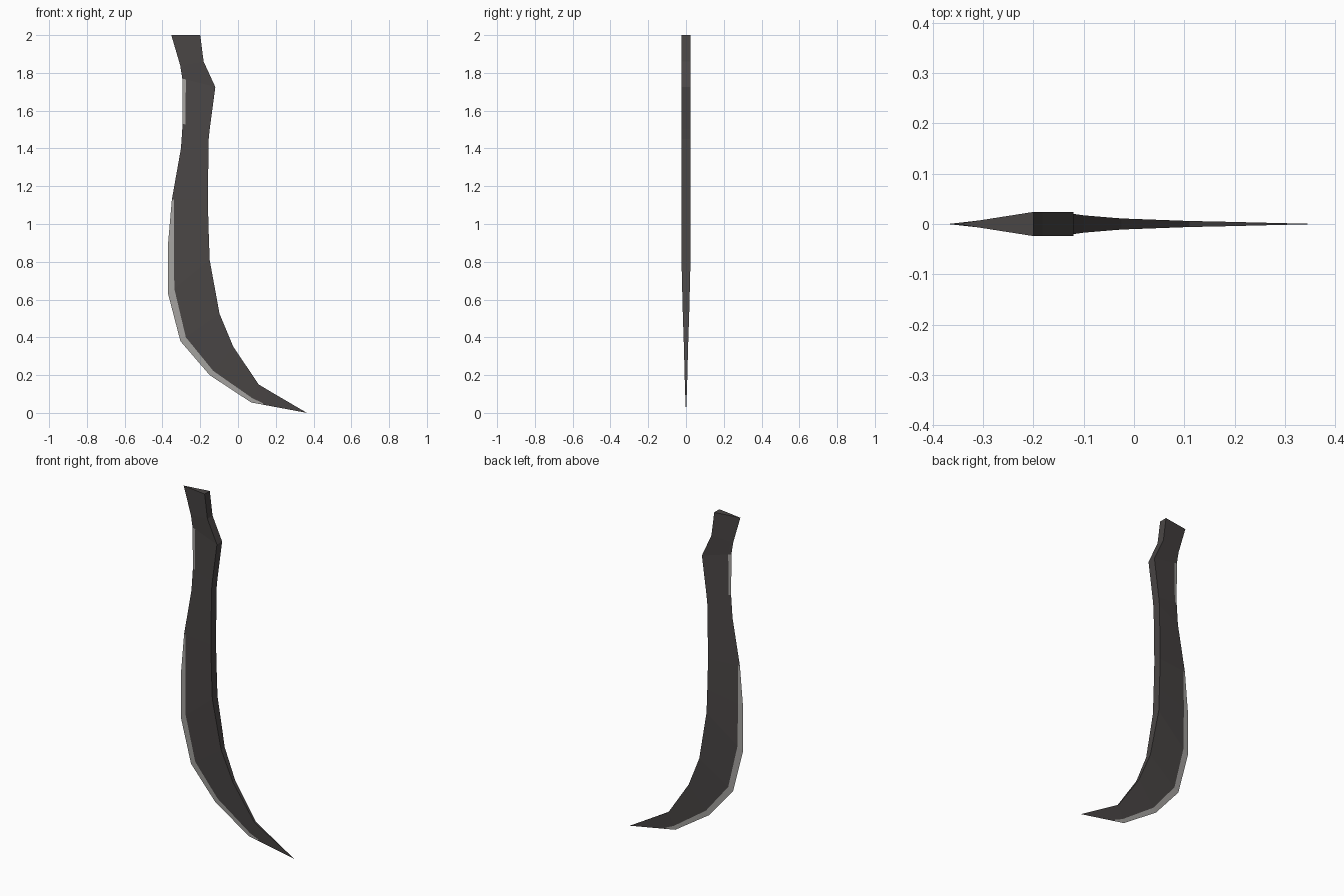
import bpy, bmesh
from mathutils import Vector

if "Cube" in bpy.data.objects:
    bpy.data.objects.remove(bpy.data.objects["Cube"])


def material(name, rgb):
    m = bpy.data.materials.new(name)
    m.diffuse_color = (*rgb, 1)
    m.use_nodes = True
    m.node_tree.nodes["Principled BSDF"].inputs["Base Color"].default_value = m.diffuse_color
    return m


# Stations: cutting edge x,z | spine x,z | half thickness | honed width fraction | honed below?
stations = [
    (-.353, 2.00, -.200, 2.00, .024, .10, 0),
    (-.306, 1.84, -.182, 1.86, .024, .12, 0),
    (-.295, 1.77, -.120, 1.725, .024, .11, 1),
    (-.293, 1.53, -.150, 1.50, .024, .10, 0),
    (-.302, 1.40, -.155, 1.45, .024, .10, 0),
    (-.350, 1.13, -.160, 1.13, .024, .06, 1),
    (-.370, 0.90, -.155, 0.95, .024, .14, 1),
    (-.370, 0.63, -.150, 0.81, .024, .15, 1),
    (-.305, 0.38, -.098, 0.525, .017, .14, 1),
    (-.150, 0.20, -.025, 0.35, .011, .15, 1),
    (0.070, 0.055, 0.110, 0.15, .006, .22, 1),
    (0.130, 0.044, 0.160, 0.12, .005, .10, 0),
]

# Wedge-shaped blade: sharp edge on the left, flat spine on the right
bm = bmesh.new()
rings = []
for ex, ez, sx, sz, t, f, honed in stations:
    edge = Vector((ex, 0, ez))
    front, back = Vector((sx, -t, sz)), Vector((sx, t, sz))
    pts = [edge, edge.lerp(front, f), front, back, edge.lerp(back, f)]
    rings.append([bm.verts.new(p) for p in pts])

for st, a, b in zip(stations, rings, rings[1:]):
    for i in range(5):
        j = (i + 1) % 5
        face = bm.faces.new((a[i], a[j], b[j], b[i]))
        face.material_index = int(st[6] and i in (0, 4))

# Point and flat top
tip = bm.verts.new((.365, 0, 0))
for i in range(5):
    bm.faces.new((rings[-1][i], rings[-1][(i + 1) % 5], tip))
bm.faces.new(rings[0])
bmesh.ops.recalc_face_normals(bm, faces=bm.faces)

mesh = bpy.data.meshes.new("curved_blade")
bm.to_mesh(mesh)
bm.free()
mesh.materials.append(material("dark_steel", (.068, .061, .060)))
mesh.materials.append(material("honed_edge", (.38, .37, .355)))
blade = bpy.data.objects.new("curved_blade", mesh)
bpy.context.collection.objects.link(blade)
